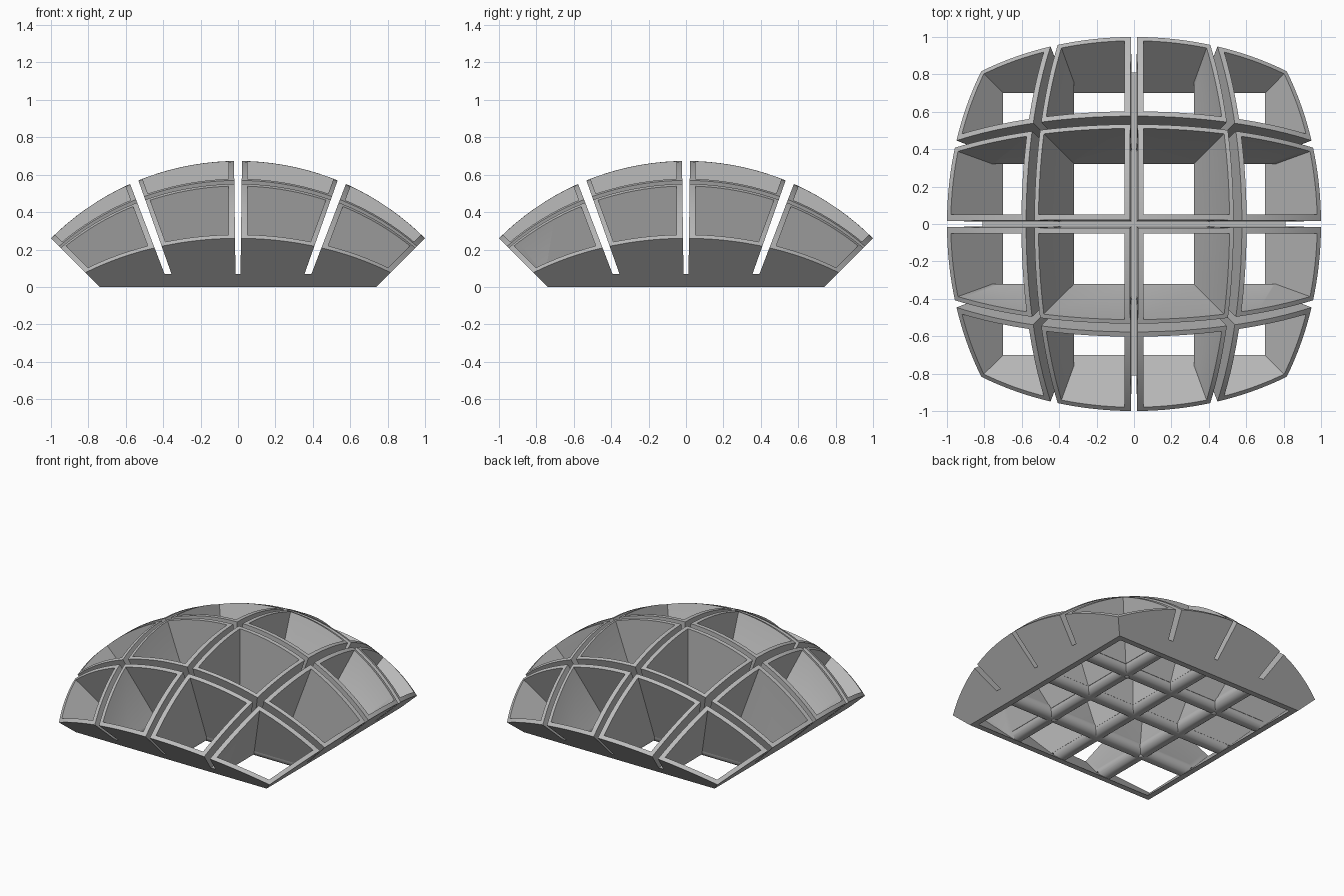
import bpy, bmesh, math
from mathutils import Vector

if "Cube" in bpy.data.objects:
    bpy.data.objects.remove(bpy.data.objects["Cube"], do_unlink=True)

APEX = 0.74              # depth of the dome centre below the base
RADIUS = math.sqrt(2)    # dome radius
STEPS = 36

grey = bpy.data.materials.new("mid_grey")
grey.use_nodes = True
colour = (0.5, 0.5, 0.5, 1)
grey.diffuse_color = colour
grey.node_tree.nodes["Principled BSDF"].inputs["Base Color"].default_value = colour


def make_object(name, bm):
    bmesh.ops.recalc_face_normals(bm, faces=bm.faces)
    mesh = bpy.data.meshes.new(name)
    bm.to_mesh(mesh)
    bm.free()
    mesh.materials.append(grey)
    obj = bpy.data.objects.new(name, mesh)
    bpy.context.collection.objects.link(obj)
    return obj


def frustum(xs, ys, z0, z1):
    """Tapered block; each side is a line (offset, slope) over height."""
    bm = bmesh.new()
    bmesh.ops.create_cube(bm, size=2)
    for v in bm.verts:
        z = z1 if v.co.z > 0 else z0
        ax, sx = xs[v.co.x > 0]
        ay, sy = ys[v.co.y > 0]
        v.co = (ax + sx * z, ay + sy * z, z)
    return make_object("cutter", bm)


def combine(target, tool, operation):
    mod = target.modifiers.new("bool", 'BOOLEAN')
    mod.operation, mod.object, mod.solver = operation, tool, 'EXACT'
    graph = bpy.context.evaluated_depsgraph_get()
    mesh = bpy.data.meshes.new_from_object(target.evaluated_get(graph))
    target.modifiers.clear()
    target.data = mesh
    bpy.data.objects.remove(tool, do_unlink=True)


def flip(span):
    (a, s), (b, t) = span
    return ((-b, -t), (-a, -s))


# Solid body: a pyramid stump with a spherical top
bm = bmesh.new()
bmesh.ops.create_grid(bm, x_segments=STEPS, y_segments=STEPS, size=1)
top = list(bm.verts)
res = bmesh.ops.extrude_face_region(bm, geom=list(bm.faces), use_keep_orig=True)
for v in [g for g in res["geom"] if isinstance(g, bmesh.types.BMVert)]:
    v.co = [math.tan(c * math.pi / 4) * APEX for c in v.co.xy] + [0]
for v in top:
    ray = Vector([math.tan(c * math.pi / 4) for c in v.co.xy] + [1])
    v.co = ray.normalized() * RADIUS - Vector((0, 0, APEX))
bmesh.ops.recalc_face_normals(bm, faces=bm.faces)
bmesh.ops.dissolve_limit(bm, angle_limit=math.radians(0.1),
                         verts=bm.verts, edges=bm.edges)
shell = make_object("cell_shell", bm)

# Recess under the dividers
edge = ((-0.70, -1), (0.70, 1))
combine(shell, frustum(edge, edge, -0.02, 0.055), 'DIFFERENCE')

# Sixteen flared cells, open at both ends
half = [((0.05, 0), (0.30, 0.365)), ((0.40, 0.375), (0.70, 1))]
spans = half + [flip(s) for s in half]
for xs in spans:
    for ys in spans:
        combine(shell, frustum(xs, ys, -0.02, 1), 'DIFFERENCE')

# Rounded lower edges of the dividers
for horizontal in (False, True):
    for offset in (-0.369, 0, 0.369):
        bm = bmesh.new()
        bmesh.ops.create_cone(bm, cap_ends=True, segments=24,
                              radius1=0.049, radius2=0.049, depth=1.48)
        for v in bm.verts:
            x, y, z = v.co
            v.co = (z, x + offset, y + 0.055) if horizontal else (x + offset, z, y + 0.055)
        combine(shell, make_object("bar", bm), 'UNION')

# Tapered slits between neighbouring cells
wide = ((-2, 0), (2, 0))
slit = ((0.331, 0.354), (0.366, 0.383))
for s in (slit, flip(slit), ((-0.0125, -0.013), (0.0125, 0.013))):
    combine(shell, frustum(s, wide, 0.07, 1), 'DIFFERENCE')
    combine(shell, frustum(wide, s, 0.07, 1), 'DIFFERENCE')

# Small round studs under four crossings
parts = [shell]
for sx, side in ((-1, "right"), (1, "left")):
    for sy, end in ((-1, "front"), (1, "back")):
        bm = bmesh.new()
        bmesh.ops.create_uvsphere(bm, u_segments=16, v_segments=10, radius=0.025)
        stud = make_object(f"stud_{end}_{side}", bm)
        stud.location = (sx * 0.36, sy * 0.36, 0.025)
        parts.append(stud)

for obj in bpy.context.selected_objects:
    obj.select_set(False)
for obj in parts:
    obj.select_set(True)
bpy.context.view_layer.objects.active = shell
bpy.ops.object.shade_smooth_by_angle(angle=math.radians(25))
